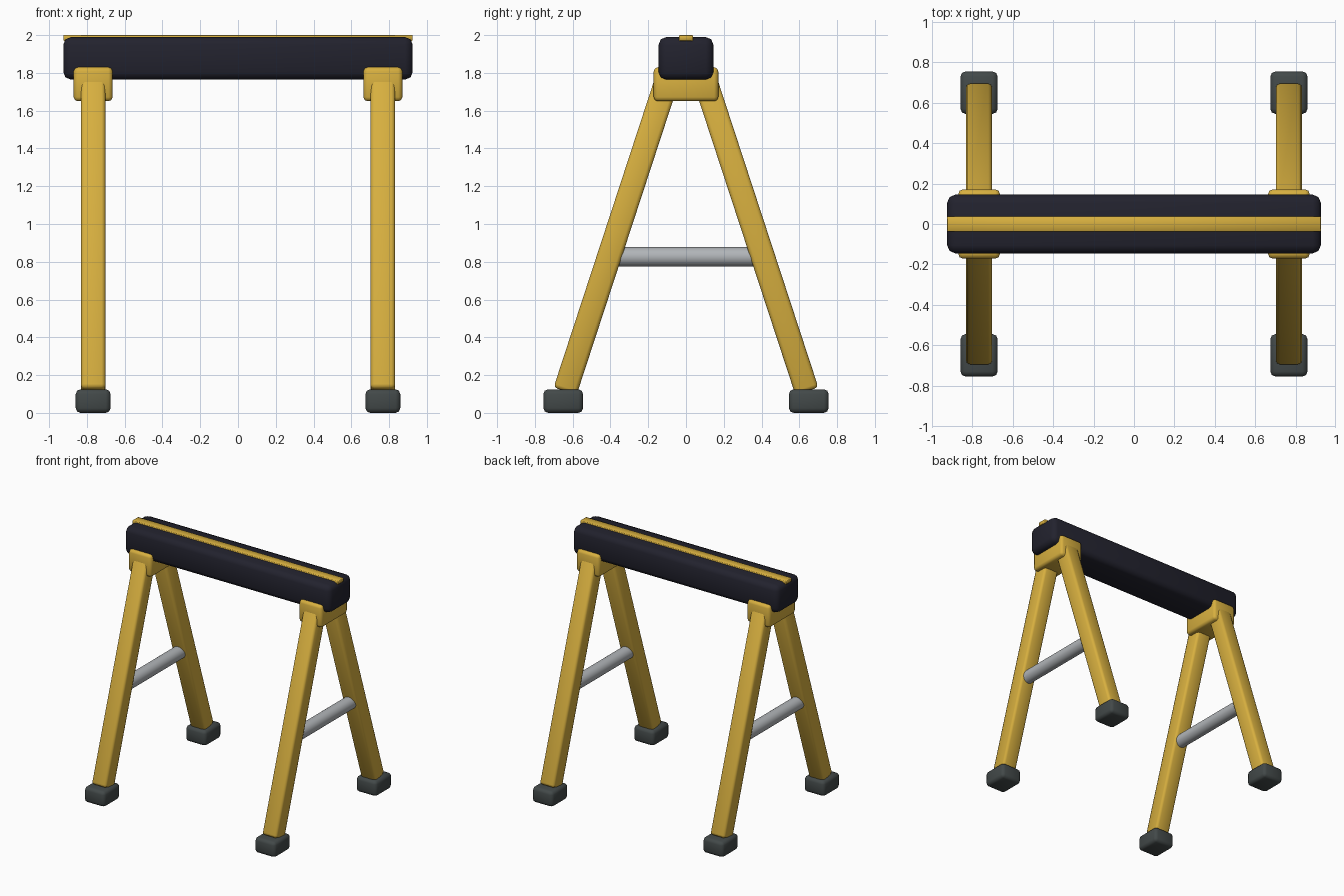
import bpy
import math
from mathutils import Vector

cube = bpy.data.objects.get("Cube")
if cube:
    bpy.data.objects.remove(cube, do_unlink=True)


def make_material(name, rgb):
    mat = bpy.data.materials.new(name)
    mat.use_nodes = True
    colour = (*rgb, 1)
    mat.diffuse_color = colour
    mat.node_tree.nodes["Principled BSDF"].inputs["Base Color"].default_value = colour
    return mat


yellow = make_material("yellow paint", (0.68, 0.43, 0.05))
black = make_material("blue black", (0.016, 0.016, 0.027))
rubber = make_material("grey rubber", (0.055, 0.066, 0.066))
steel = make_material("light steel", (0.44, 0.46, 0.48))


def finish(obj, name, mat, bevel=0, segments=2):
    obj.name = name
    obj.data.materials.append(mat)
    if bevel:
        mod = obj.modifiers.new("Bevel", 'BEVEL')
        mod.width = bevel
        mod.segments = segments
        bpy.ops.object.modifier_apply(modifier=mod.name)
    bpy.ops.object.shade_smooth_by_angle(angle=math.radians(50))
    return obj


def box(name, centre, size, mat, bevel, segments=2, tilt=0):
    bpy.ops.mesh.primitive_cube_add(size=1, location=centre)
    obj = bpy.context.object
    obj.scale = size
    bpy.ops.object.transform_apply(location=False, rotation=False, scale=True)
    obj.rotation_euler.x = tilt
    return finish(obj, name, mat, bevel, segments)


# Top beam and its yellow strip
box("top_beam", (0, 0, 1.877), (1.85, 0.29, 0.225), black, 0.04)
box("top_strip", (0, 0, 1.985), (1.85, 0.074, 0.03), yellow, 0.003, 1)

for side, sx in (("left", 1), ("right", -1)):
    x = 0.767 * sx
    # Saddle bracket under the beam and round rung between the legs
    box(f"{side}_bracket", (x, 0, 1.74), (0.206, 0.342, 0.18), yellow, 0.022)
    bpy.ops.mesh.primitive_cylinder_add(vertices=24, radius=0.052, depth=0.8,
                                        location=(x, 0, 0.826),
                                        rotation=(math.pi / 2, 0, 0))
    finish(bpy.context.object, f"{side}_rung", steel)

    for end, sy in (("front", -1), ("back", 1)):
        # Splayed leg running from foot to bracket
        foot = Vector((x, 0.64 * sy, 0.115))
        top = Vector((x, 0.098 * sy, 1.77))
        run = top - foot
        tilt = math.atan2(-run.y, run.z)
        box(f"{end}_{side}_leg", (foot + top) / 2, (0.13, 0.128, run.length),
            yellow, 0.02, 2, tilt)
        # Rubber foot
        box(f"{end}_{side}_foot", (x, 0.65 * sy, 0.0625), (0.184, 0.21, 0.125),
            rubber, 0.025)
